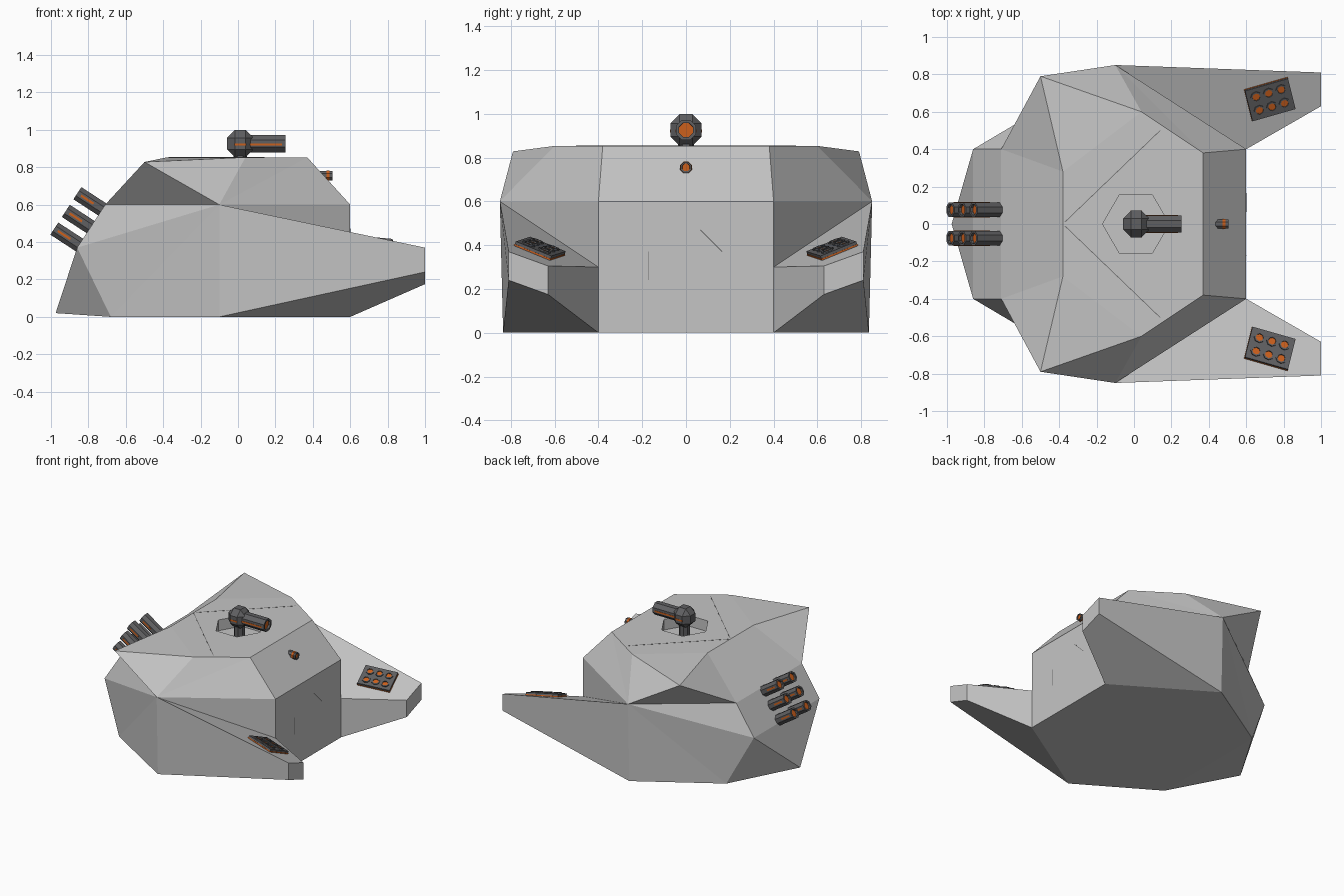
import bpy, bmesh, math
from mathutils import Vector, Matrix

if "Cube" in bpy.data.objects:
    bpy.data.objects.remove(bpy.data.objects["Cube"])


def material(name, rgb):
    m = bpy.data.materials.new(name)
    m.diffuse_color = (*rgb, 1)
    m.use_nodes = True
    m.node_tree.nodes["Principled BSDF"].inputs["Base Color"].default_value = m.diffuse_color
    return m


HULL = material("hull_grey", (0.56, 0.56, 0.56))
DARK = material("gun_grey", (0.115, 0.115, 0.12))
ORANGE = material("orange", (0.60, 0.115, 0.012))
SEAM = material("seam_grey", (0.16, 0.16, 0.16))


def finish(bm, name, *mats):
    bmesh.ops.recalc_face_normals(bm, faces=bm.faces)
    me = bpy.data.meshes.new(name)
    bm.to_mesh(me)
    bm.free()
    for m in mats:
        me.materials.append(m)
    ob = bpy.data.objects.new(name, me)
    bpy.context.collection.objects.link(ob)
    return ob


def box(name, matrix, size, mat, bevel=0):
    bm = bmesh.new()
    bmesh.ops.create_cube(bm, size=1)
    bmesh.ops.scale(bm, vec=size, verts=bm.verts)
    if bevel:
        bmesh.ops.bevel(bm, geom=bm.edges[:], offset=bevel, segments=1, affect='EDGES')
    bm.transform(matrix)
    return finish(bm, name, mat)


def tube(name, start, end, r, sides=8, muzzle=True, depth=0.015):
    """Dark prism from start to end, with a sunken orange muzzle."""
    start, end = Vector(start), Vector(end)
    d = end - start
    bm = bmesh.new()
    bmesh.ops.create_cone(bm, cap_ends=True, segments=sides, radius1=r, radius2=r, depth=d.length,
                          matrix=Matrix.Rotation(math.pi / sides, 4, 'Z'))
    if muzzle:
        bm.normal_update()
        tip = [f for f in bm.faces if f.normal.z > 0.9]
        bmesh.ops.inset_individual(bm, faces=tip, thickness=r * 0.3)
        bmesh.ops.inset_individual(bm, faces=tip, thickness=r * 0.02, depth=-depth)
        tip[0].material_index = 1
    rot = d.to_track_quat('Z', 'Y').to_matrix().to_4x4()
    bm.transform(Matrix.Translation((start + end) / 2) @ rot)
    return finish(bm, name, DARK, ORANGE)


# Hull: points of one half, mirrored in y
P = dict(
    roof_front=(0.37, 0.38, 0.853), roof_side=(0.04, 0.60, 0.853), roof_back=(-0.38, 0.28, 0.853),
    peak=(-0.50, 0.79, 0.828), side=(-0.10, 0.85, 0.60), side_low=(-0.10, 0.835, 0),
    nose=(0.60, 0.40, 0.60), notch=(0.60, 0.40, 0.30), nose_low=(0.60, 0.40, 0),
    tip_out=(1, 0.81, 0.37), tip_in=(1, 0.63, 0.305), tip_in_low=(1, 0.63, 0.175),
    tip_out_low=(1, 0.81, 0.24), rear_top=(-0.71, 0.40, 0.60), rear_mid=(-0.86, 0.40, 0.37),
    rear_low=(-0.68, 0.48, 0))
SIDE_FACES = [
    "roof_front roof_side side", "roof_front side nose", "roof_side peak side",
    "roof_side roof_back peak", "peak roof_back rear_top", "peak rear_top side",
    "side notch nose", "side tip_out tip_in notch", "tip_out tip_out_low tip_in_low tip_in",
    "notch tip_in tip_in_low nose_low", "side side_low tip_out_low tip_out",
    "side_low nose_low tip_in_low tip_out_low", "side rear_top rear_mid",
    "side rear_mid rear_low", "side rear_low side_low", "rear_mid tail rear_low"]
CROSS_FACES = ["roof_front nose", "nose notch nose_low", "roof_front roof_side roof_back",
               "roof_back rear_top", "rear_top rear_mid", "nose_low side_low rear_low"]
bm = bmesh.new()
tail = bm.verts.new((-0.975, 0, 0.02))
half = {s: {k: bm.verts.new((x, y * s, z)) for k, (x, y, z) in P.items()} for s in (1, -1)}
for s in (1, -1):
    half[s]["tail"] = tail
    for f in SIDE_FACES:
        bm.faces.new([half[s][k] for k in f.split()])
for f in CROSS_FACES:
    ks = f.split()
    bm.faces.new([half[1][k] for k in ks] + [half[-1][k] for k in reversed(ks)])
for k in ("rear_mid", "rear_low"):
    bm.faces.new((half[1][k], half[-1][k], tail))
hull = finish(bm, "hull", HULL)

# Hexagonal turret well in the roof
cutter = tube("turret_well_cutter", (0.01, 0, 0.77), (0.01, 0, 0.95), 0.178, sides=6, muzzle=False)
cutter.data.materials.clear()
cutter.data.materials.append(HULL)
cutter.hide_render = True
cutter.display_type = 'WIRE'
cut = hull.modifiers.new("turret_well", 'BOOLEAN')
cut.operation = 'DIFFERENCE'
cut.solver = 'EXACT'
cut.object = cutter

# Turret: neck, chamfered head, barrel, orange band
T = Matrix.Translation
tube("turret_neck", (0.012, 0, 0.765), (0.012, 0, 0.88), 0.04, muzzle=False)
box("turret_head", T((0.012, 0, 0.926)), (0.142, 0.142, 0.145), DARK, bevel=0.042)
tube("turret_barrel", (0.03, 0, 0.926), (0.253, 0, 0.926), 0.05)
box("turret_head_band", T((0.012, 0, 0.921)), (0.06, 0.145, 0.012), ORANGE)
box("turret_barrel_band", T((0.15, 0, 0.921)), (0.17, 0.096, 0.012), ORANGE)

# Small nose gun on the front slope
tube("nose_gun", (0.43, 0, 0.755), (0.506, 0, 0.755), 0.027, depth=0.006)
tube("nose_gun_band", (0.472, 0, 0.755), (0.49, 0, 0.755), 0.0285, muzzle=False).data.materials[0] = ORANGE

# Rear launcher: 2 x 3 tubes standing out from the sloped rear wall
top, low = Vector((-0.71, 0, 0.60)), Vector((-0.86, 0, 0.37))
down = (low - top).normalized()
out = Vector((down.z, 0, -down.x))
for i in range(3):
    for s in (1, -1):
        base = top + down * (0.03 + 0.113 * i) + Vector((0, 0.076 * s, 0))
        tube(f"rear_tube_{i}_{s}", base - out * 0.02, base + out * 0.158, 0.042)
        frame = Matrix((out, Vector((0, 1, 0)), out.cross(Vector((0, 1, 0))))).transposed().to_4x4()
        box(f"rear_tube_band_{i}_{s}", T(base + out * 0.095) @ frame, (0.08, 0.081, 0.012), ORANGE)

# Prong launchers: plate with 2 x 3 short tubes, lying on the prong top
for s in (1, -1):
    up = Vector((0.196, -0.362 * s, 1)).normalized()
    along = Vector((0.97, 0.24 * s, 0))
    along = (along - up * along.dot(up)).normalized()
    across = up.cross(along)
    frame = T((0.725, 0.67 * s, 0.375)) @ Matrix((along, across, up)).transposed().to_4x4()
    box(f"prong_launcher_{s}", frame @ T((0, 0, 0.010)), (0.24, 0.18, 0.022), DARK)
    box(f"prong_launcher_trim_{s}", frame @ T((0, 0, 0.004)), (0.243, 0.183, 0.007), ORANGE)
    for i in (-1, 0, 1):
        for j in (-1, 1):
            c = Vector((0.07 * i, 0.04 * j, 0.012))
            tube(f"prong_tube_{s}_{i}_{j}", frame @ c, frame @ (c + Vector((0, 0, 0.016))), 0.03,
                 depth=0.006)


# Fine panel seams on the roof and nose
def seam(name, a, b, up):
    a, b, up = Vector(a), Vector(b), Vector(up)
    d = (b - a).normalized()
    frame = Matrix((d, up.cross(d), up)).transposed().to_4x4()
    box(name, T((a + b) / 2) @ frame, ((b - a).length, 0.004, 0.002), SEAM)


for s in (1, -1):
    seam(f"roof_seam_{s}", (-0.37, 0.01 * s, 0.853), (0.14, 0.50 * s, 0.853), (0, 0, 1))
seam("nose_seam_upright", (0.60, -0.17, 0.24), (0.60, -0.17, 0.37), (1, 0, 0))
seam("nose_seam_slant", (0.60, 0.065, 0.47), (0.60, 0.165, 0.37), (1, 0, 0))
